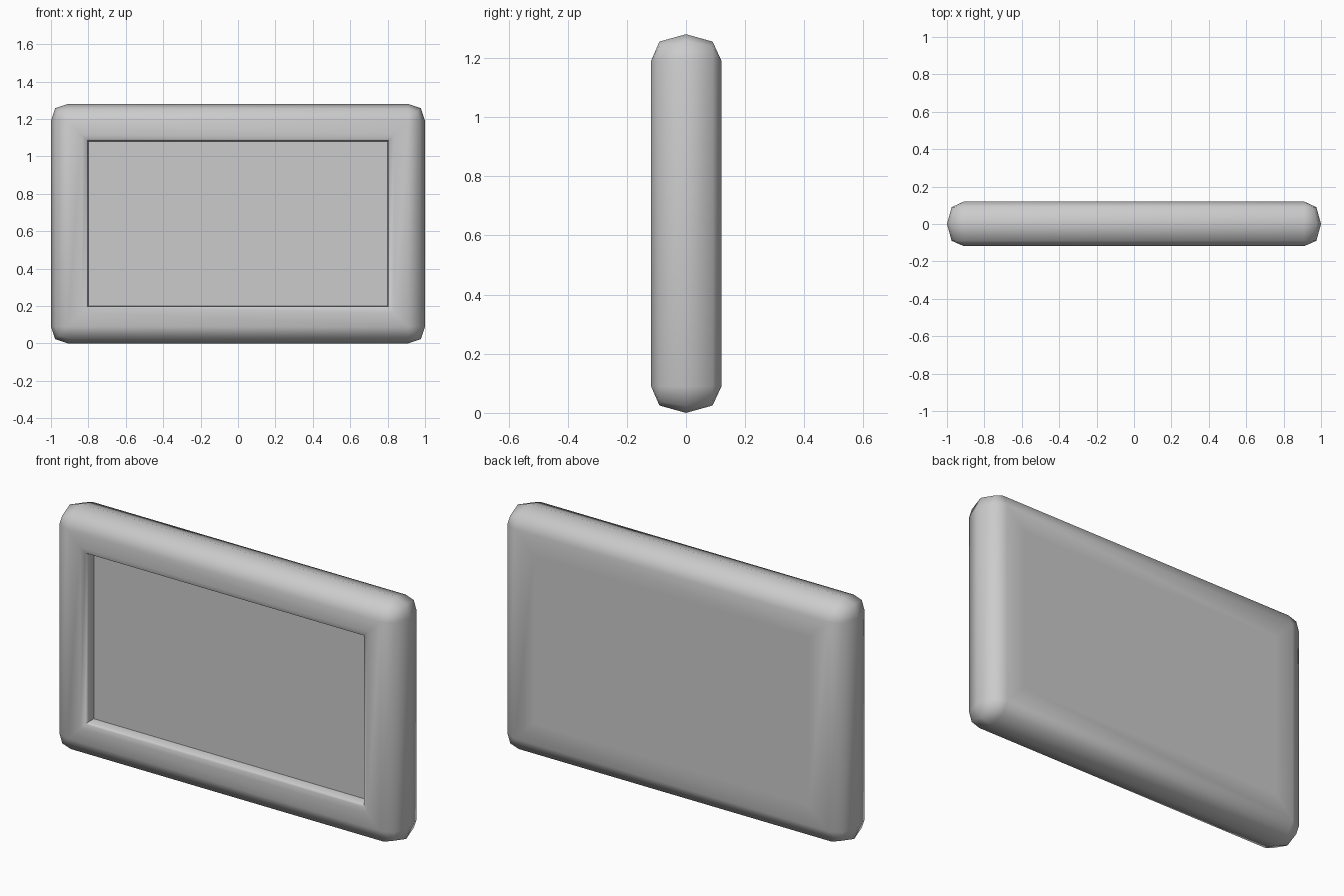
import bpy
import bmesh
import math

cube = bpy.data.objects.get("Cube")
if cube:
    bpy.data.objects.remove(cube, do_unlink=True)

HALF_X, HALF_Z, ROUND = 1.0, 0.64, 0.09

grey = bpy.data.materials.new("light grey")
grey.use_nodes = True
colour = (0.6, 0.6, 0.6, 1)
grey.diffuse_color = colour
grey.node_tree.nodes["Principled BSDF"].inputs["Base Color"].default_value = colour


def ring(bm, y, half_x, half_z, radius):
    """Rectangle outline with three-point rounded corners."""
    cx, cz = half_x - radius, half_z - radius
    mid = radius * 0.75
    verts = []
    for sx, sz in ((1, 1), (-1, 1), (-1, -1), (1, -1)):
        corner = [(cx + radius, cz), (cx + mid, cz + mid), (cx, cz + radius)]
        if sx * sz < 0:
            corner.reverse()
        verts += [bm.verts.new((sx * x, y, HALF_Z + sz * z)) for x, z in corner]
    return verts


# (depth, inset from the outer edge, corner radius), from screen to back
sections = [
    (-0.055, 0.200, 0),       # screen edge
    (-0.098, 0.198, 0),       # recess wall
    (-0.112, 0.190, 0),       # softened rim
    (-0.118, 0.165, 0),
    (-0.118, 0.090, 0),       # front of the frame
    (-0.090, 0.025, 0.065),
    (0.0, 0.0, 0.090),        # widest outline
    (0.090, 0.025, 0.065),
    (0.120, 0.090, 0),        # back edge
    (0.120, 0.200, 0),
]

# Casing lofted through the sections, with a recessed screen in the front
bm = bmesh.new()
rings = [ring(bm, y, HALF_X - inset, HALF_Z - inset, r) for y, inset, r in sections]
for a, b in zip(rings, rings[1:]):
    count = len(a)
    for i in range(count):
        j = (i + 1) % count
        bm.faces.new((a[i], a[j], b[j], b[i]))
bm.faces.new(rings[0])
bm.faces.new(rings[-1])
bmesh.ops.remove_doubles(bm, verts=bm.verts, dist=0.0005)
bmesh.ops.recalc_face_normals(bm, faces=bm.faces)

mesh = bpy.data.meshes.new("tablet_casing")
bm.to_mesh(mesh)
bm.free()
mesh.materials.append(grey)
casing = bpy.data.objects.new("tablet_casing", mesh)
bpy.context.collection.objects.link(casing)

bpy.ops.object.select_all(action="DESELECT")
casing.select_set(True)
bpy.context.view_layer.objects.active = casing
bpy.ops.object.shade_smooth_by_angle(angle=math.radians(62))
